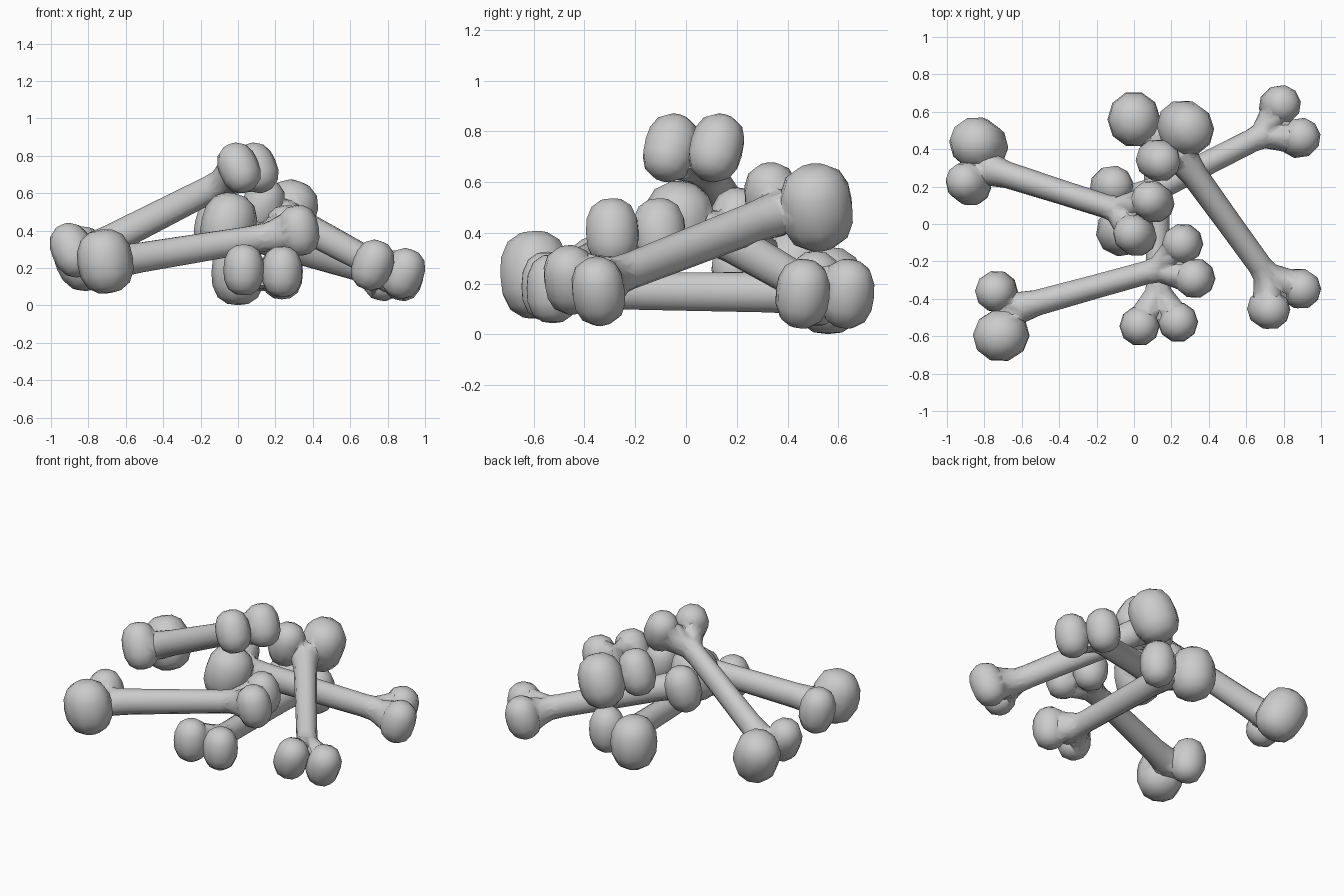
import bpy, bmesh, math
from mathutils import Vector, Matrix

if "Cube" in bpy.data.objects:
    bpy.data.objects.remove(bpy.data.objects["Cube"])

# knob radii: along bone, sideways, thickness
BIG, SMALL, TIP = (.15, .142, .172), (.112, .112, .148), (.108, .108, .136)
# shaft sections: fraction of length, side radius, thickness radius
SHAFT = [(.0, .08, .075), (.06, .1, .09), (.12, .085, .086), (.2, .071, .082),
         (.5, .066, .078), (.78, .064, .074), (.85, .075, .078), (.92, .1, .085), (.98, .09, .07)]
SAG = Vector((0, 0, -.012))
SIDES = 12


def make_object(name, bm):
    bmesh.ops.recalc_face_normals(bm, faces=bm.faces[:])
    me = bpy.data.meshes.new(name)
    bm.to_mesh(me)
    bm.free()
    ob = bpy.data.objects.new(name, me)
    bpy.context.collection.objects.link(ob)
    return ob


def tube(name, side, up, sections):
    """Loft of elliptical rings (centre, side radius, thickness radius)."""
    bm = bmesh.new()
    rings = []
    for c, ry, rz in sections:
        angles = [2 * math.pi * (i + .5) / SIDES for i in range(SIDES)]
        rings.append([bm.verts.new(c + side * ry * math.cos(q) + up * rz * math.sin(q))
                      for q in angles])
    for a, b in zip(rings, rings[1:]):
        for i in range(SIDES):
            j = (i + 1) % SIDES
            bm.faces.new((a[i], a[j], b[j], b[i]))
    bm.faces.new(rings[0][::-1])
    bm.faces.new(rings[-1])
    return make_object(name, bm)


def knob(rot, centre, radii):
    """Slightly boxy ellipsoid."""
    bm = bmesh.new()
    bmesh.ops.create_uvsphere(bm, u_segments=10, v_segments=8, radius=1)
    for v in bm.verts:
        r, z = math.hypot(v.co.x, v.co.y), abs(v.co.z)
        v.co /= (r ** 2.5 + z ** 2.5) ** (1 / 2.5)
    bm.transform(Matrix.Translation(centre) @ rot @ Matrix.Diagonal((*radii, 1)))
    return make_object("knob", bm)


def make_bone(name, big, small, tip_a, tip_b):
    big, small, tip_a, tip_b = map(Vector, (big, small, tip_a, tip_b))
    start, end = (big + small) / 2, (tip_a + tip_b) / 2
    along = (end - start).normalized()
    side = (big - small).normalized() + (tip_a - tip_b).normalized()
    side = (side - along * side.dot(along)).normalized()
    up = along.cross(side)
    rot = Matrix((along, side, up)).transposed().to_4x4()

    # flared shaft, knobs, and forked necks leading to the knobs
    bone = tube(name, side, up, [(start.lerp(end, t) + SAG, ry, rz) for t, ry, rz in SHAFT])
    parts = []
    for c, r, t in ((big, BIG, .15), (small, SMALL, .13), (tip_a, TIP, .8), (tip_b, TIP, .8)):
        parts.append(knob(rot, c, r))
        root = start.lerp(end, t) + SAG
        parts.append(tube("neck", side, up, [(root, .05, .06), (root.lerp(c, .4), .072, .083),
                                             (root.lerp(c, .7), .092, .108), (c, .085, .1)]))

    # fuse everything into one skin
    for p in parts:
        m = bone.modifiers.new("fuse", 'BOOLEAN')
        m.operation, m.solver, m.object = 'UNION', 'EXACT', p
    bpy.context.view_layer.update()
    dg = bpy.context.evaluated_depsgraph_get()
    fused = bpy.data.meshes.new_from_object(bone.evaluated_get(dg))
    bone.modifiers.clear()
    bone.data = fused
    for p in parts:
        bpy.data.objects.remove(p)
    bpy.ops.object.select_all(action='DESELECT')
    bone.select_set(True)
    bpy.context.view_layer.objects.active = bone
    bpy.ops.object.shade_smooth_by_angle(angle=math.radians(50))


# pile: big knob, small knob, then the two far knobs (big-knob side first)
make_bone("top_bone", (-.83, .425, .25), (-.885, .215, .295), (.10, .12, .735), (.005, -.06, .735))
make_bone("front_bone", (-.71, -.595, .235), (-.735, -.36, .235), (.325, -.29, .40), (.26, -.105, .40))
make_bone("right_bone", (.275, .515, .50), (.13, .34, .53), (.885, -.345, .17), (.72, -.455, .215))
make_bone("back_bone", (-.05, -.03, .43), (-.12, .20, .43), (.885, .46, .16), (.78, .635, .16))
make_bone("bottom_bone", (0, .56, .173), (.235, .51, .18), (.03, -.545, .19), (.235, -.525, .18))
